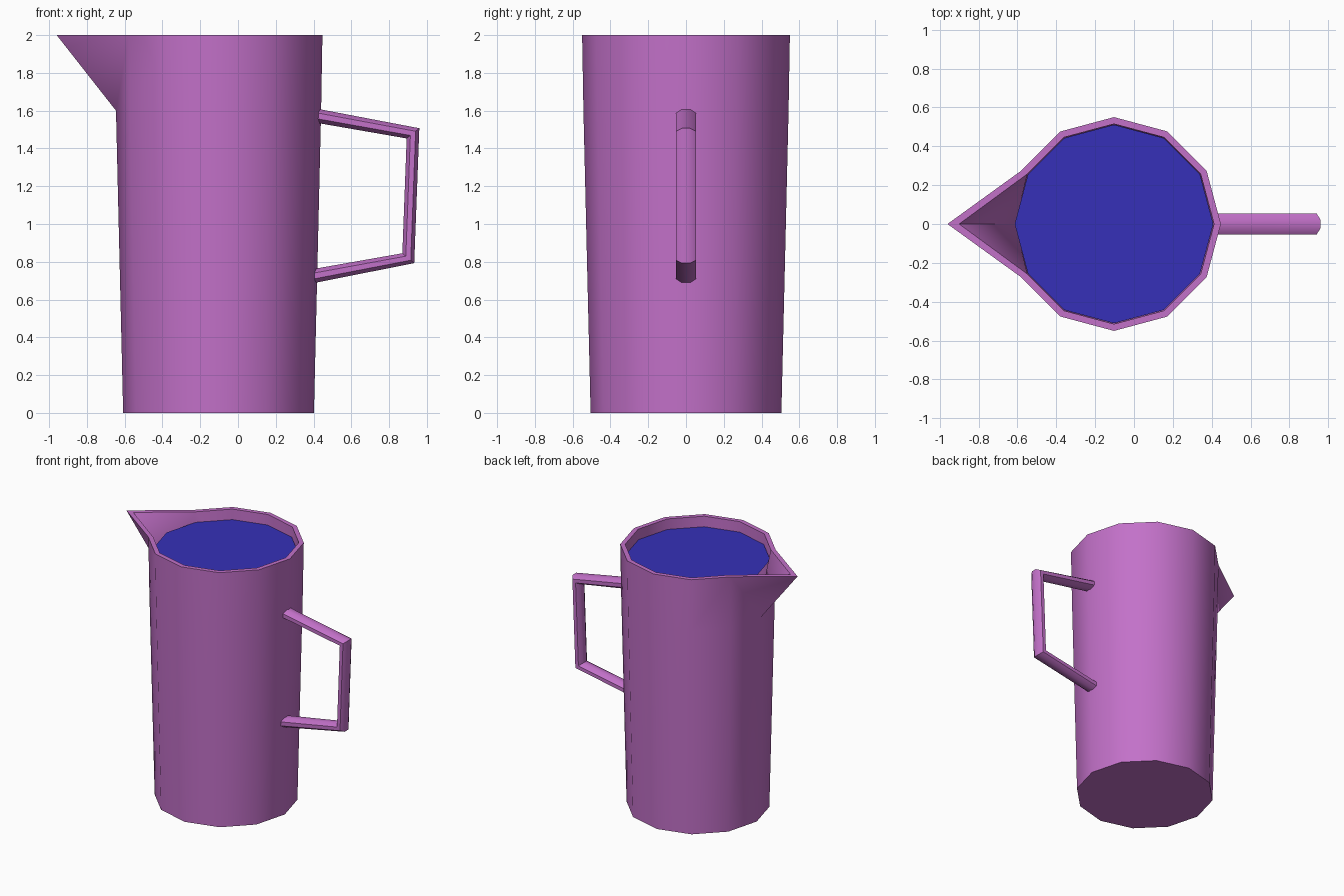
import bpy, bmesh, math
from mathutils import Vector

if "Cube" in bpy.data.objects:
    bpy.data.objects.remove(bpy.data.objects["Cube"])

SIDES = 12
CX = -0.103


def material(name, rgb):
    m = bpy.data.materials.new(name)
    m.diffuse_color = (*rgb, 1)
    m.use_nodes = True
    m.node_tree.nodes["Principled BSDF"].inputs["Base Color"].default_value = m.diffuse_color
    return m


def finish(name, bm, mat):
    bmesh.ops.recalc_face_normals(bm, faces=bm.faces)
    me = bpy.data.meshes.new(name)
    bm.to_mesh(me)
    bm.free()
    me.materials.append(mat)
    ob = bpy.data.objects.new(name, me)
    bpy.context.collection.objects.link(ob)
    bpy.ops.object.select_all(action='DESELECT')
    ob.select_set(True)
    bpy.context.view_layer.objects.active = ob
    bpy.ops.object.shade_smooth_by_angle(angle=math.radians(46))
    return ob


def ring(bm, r, z):
    return [bm.verts.new((CX + r * math.cos(2 * math.pi * i / SIDES),
                          r * math.sin(2 * math.pi * i / SIDES), z))
            for i in range(SIDES)]


purple = material("purple_plastic", (0.545, 0.165, 0.584))
blue = material("blue_liquid", (0.037, 0.03, 0.48))

# Jug body: outer wall up, over the rim, inner wall down (radius, height, spout tip x)
levels = [(0.505, 0, None), (0.543, 1.6, None), (0.55, 2, -0.96),
          (0.515, 2, -0.90), (0.508, 1.6, None), (0.47, 0.035, None)]
bm = bmesh.new()
rings = []
for r, z, tip in levels:
    vs = ring(bm, r, z)
    if tip is not None:
        vs[SIDES // 2].co.x = tip
    rings.append(vs)
for k in range(len(levels) - 1):
    a, b = rings[k], rings[k + 1]
    spout = (levels[k][2] is None) != (levels[k + 1][2] is None)
    if levels[k][2] is not None:      # keep the level with the spout tip as b
        a, b = b, a
    for i in range(SIDES):
        j = (i + 1) % SIDES
        if spout and j == SIDES // 2:
            bm.faces.new((a[i], a[j], b[i]))
            bm.faces.new((a[j], b[j], b[i]))
        elif spout and i == SIDES // 2:
            bm.faces.new((a[i], a[j], b[j]))
            bm.faces.new((a[i], b[j], b[i]))
        else:
            bm.faces.new((a[i], a[j], b[j], b[i]))
bm.faces.new(rings[0])
bm.faces.new(rings[-1])
finish("jug_body", bm, purple)

# Liquid surface
bm = bmesh.new()
bm.faces.new(ring(bm, 0.511, 1.92))
finish("liquid", bm, blue)

# Handle: flattened octagon swept through mitred corners (outer xz, inner xz)
path = [((0.42, 1.61), (0.42, 1.535)), ((0.96, 1.507), (0.893, 1.453)),
        ((0.933, 0.793), (0.87, 0.845)), ((0.40, 0.687), (0.40, 0.762))]
bm = bmesh.new()
loops = []
for (ox, oz), (ix, iz) in path:
    mid = Vector(((ox + ix) / 2, 0, (oz + iz) / 2))
    half = Vector(((ox - ix) / 2, 0, (oz - iz) / 2))
    loop = []
    for n in range(8):
        t = math.pi / 8 + n * math.pi / 4
        s = 1 / math.cos(math.pi / 8)
        loop.append(bm.verts.new(mid + half * math.cos(t) * s
                                 + Vector((0, 0.053 * math.sin(t) * s, 0))))
    loops.append(loop)
for a, b in zip(loops, loops[1:]):
    for n in range(8):
        m = (n + 1) % 8
        bm.faces.new((a[n], a[m], b[m], b[n]))
bm.faces.new(loops[0])
bm.faces.new(loops[-1])
finish("handle", bm, purple)
